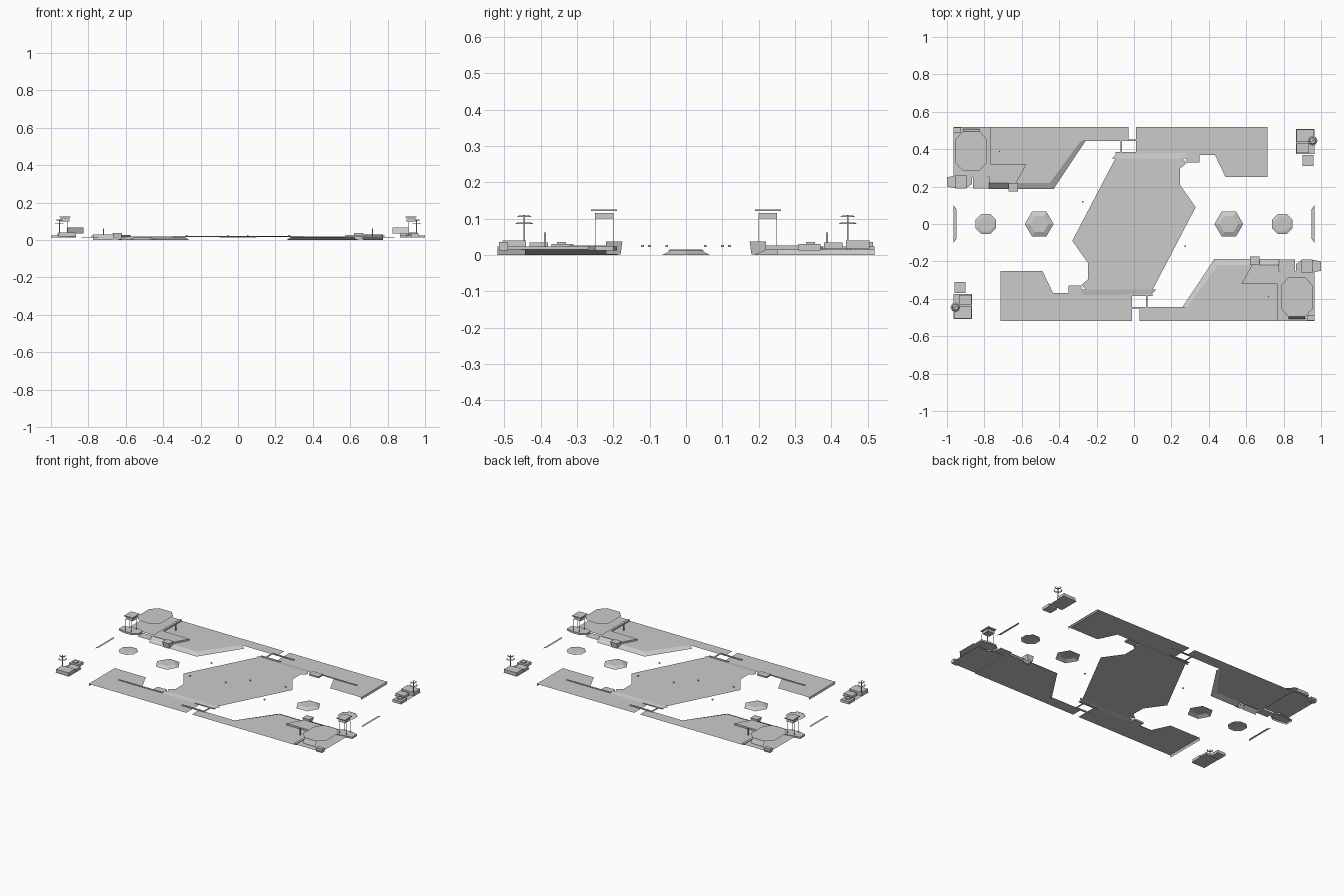
import bpy, bmesh, math
from mathutils import Matrix


def add(name, build):
    """Make a part and its half-turn twin."""
    for i, tag in enumerate(("west", "east")):
        bm = bmesh.new()
        build(bm)
        bm.transform(Matrix.Rotation(math.pi * i, 4, 'Z'))
        me = bpy.data.meshes.new(name)
        bm.to_mesh(me)
        bm.free()
        bpy.context.collection.objects.link(bpy.data.objects.new(f"{name}_{tag}", me))


def sheet(name, pts, z):
    add(name, lambda bm: bm.faces.new([bm.verts.new((x, y, z)) for x, y in pts]))


def strip(name, a, b, za, zb):
    """Sloped band between two matching outlines."""
    def build(bm):
        u = [bm.verts.new((x, y, za)) for x, y in a]
        v = [bm.verts.new((x, y, zb)) for x, y in b]
        for i in range(len(u) - 1):
            bm.faces.new((u[i], u[i + 1], v[i + 1], v[i]))
    add(name, build)


def rect(x0, x1, y0, y1):
    return [(x0, y0), (x1, y0), (x1, y1), (x0, y1)]


def box(name, x0, x1, y0, y1, z0, z1):
    def build(bm):
        m = Matrix.Translation(((x0 + x1) / 2, (y0 + y1) / 2, (z0 + z1) / 2))
        m = m @ Matrix.Diagonal((x1 - x0, y1 - y0, z1 - z0, 1))
        bmesh.ops.create_cube(bm, size=1, matrix=m)
    add(name, build)


def prism(name, pts, z0, z1):
    sheet(name + "_top", pts, z1)
    ring = pts + pts[:1]
    strip(name + "_side", ring, ring, z0, z1)


def ngon(cx, cy, r, n, start=0.0):
    return [(cx + r * math.cos(start + math.tau * i / n),
             cy + r * math.sin(start + math.tau * i / n)) for i in range(n)]


G = 0.015   # level of the side decks

# Central deck, half outline repeated by a half turn
half = [(-0.10, 0.35), (0.26, 0.35), (0.28, 0.325), (0.245, 0.295),
        (0.245, 0.21), (0.33, 0.09)]
full = half + [(-x, -y) for x, y in half]
me = bpy.data.meshes.new("central_deck")
me.from_pydata([(x, y, 0.022) for x, y in full], [], [list(range(len(full)))[::-1]])
bpy.context.collection.objects.link(bpy.data.objects.new("central_deck", me))
strip("central_ramp", [(-0.12, 0.35), (0.28, 0.35)], [(-0.09, 0.38), (0.28, 0.38)], 0.022, 0.016)
for y in (-0.10, 0.12):
    box("deck_marker", -0.279, -0.271, y - 0.004, y + 0.004, 0.022, 0.028)
box("deck_stud", -0.055, -0.047, -0.057, -0.049, 0.022, 0.028)

# Long deck with sloping inner bank
bank_top = [(-0.285, 0.443), (-0.45, 0.22), (-0.62, 0.22)]
bank_foot = [(-0.26, 0.443), (-0.43, 0.187), (-0.64, 0.187)]
sheet("long_deck", [(-0.774, 0.519), (-0.03, 0.519), (-0.03, 0.443)] + bank_top +
      [(-0.774, 0.22)], G)
strip("long_deck_bank", bank_top, bank_foot, G, 0.0)

# Hooked deck with end wall
sheet("hook_deck", [(0.01, 0.519), (0.70, 0.519), (0.70, 0.25), (0.49, 0.25),
                    (0.43, 0.375), (0.01, 0.375)], G)
sheet("hook_deck_lip", rect(0.70, 0.715, 0.25, 0.519), G)
strip("hook_deck_wall", [(0.71, 0.25), (0.71, 0.519)], [(0.715, 0.25), (0.715, 0.519)], G, 0.0)
box("hook_step", 0.28, 0.35, 0.33, 0.375, 0.012, 0.022)
box("hook_rail", 0.35, 0.60, 0.368, 0.376, G, 0.019)
box("gap_beam", -0.10, 0.04, 0.375, 0.385, 0.014, 0.02)
box("gap_rail", -0.07, 0.09, 0.443, 0.453, 0.014, 0.02)
box("gap_tie", -0.071, -0.063, 0.385, 0.443, 0.014, 0.018)

# Raised bunker on the long deck
prism("bunker", [(-0.774, 0.32), (-0.575, 0.32), (-0.63, 0.22), (-0.774, 0.22)], G, 0.026)
strip("bunker_front", [(-0.774, 0.22), (-0.665, 0.22)], [(-0.774, 0.187), (-0.665, 0.187)], 0.03, 0.0)
strip("bunker_buttress", rect(-0.66, -0.625, 0.18, 0.22) + [(-0.66, 0.18)],
      rect(-0.67, -0.62, 0.175, 0.22) + [(-0.67, 0.175)], 0.002, 0.037)
sheet("bunker_buttress_cap", rect(-0.67, -0.62, 0.175, 0.22), 0.037)
box("bunker_post", -0.723, -0.717, 0.385, 0.391, G, 0.062)

# Corner base, raised eight-sided platform and its outer face
sheet("corner_base", rect(-0.966, -0.782, 0.25, 0.519), 0.02)
sheet("corner_apron", rect(-0.86, -0.774, 0.19, 0.25), G)
sheet("corner_platform", [(-0.915, 0.495), (-0.825, 0.495), (-0.785, 0.45), (-0.785, 0.33),
                          (-0.825, 0.285), (-0.915, 0.285), (-0.957, 0.33), (-0.957, 0.45)], 0.068)
strip("platform_face", [(-0.915, 0.495), (-0.825, 0.495)],
      [(-0.915, 0.508), (-0.825, 0.508)], 0.068, 0.036)
box("corner_curb", -0.783, -0.768, 0.25, 0.519, G, 0.024)
box("corner_block", -0.966, -0.925, 0.49, 0.515, 0.012, 0.036)

# Watch tower: base, posts, roof
prism("tower_base", [(-1.0, 0.20), (-0.95, 0.19), (-0.90, 0.19), (-0.865, 0.215),
                     (-0.865, 0.25), (-0.90, 0.27), (-0.95, 0.26), (-1.0, 0.25)], 0.012, 0.024)
for x in (-0.955, -0.91):
    for y in (0.20, 0.25):
        box("tower_post", x - 0.001, x + 0.001, y - 0.001, y + 0.001, 0.024, 0.10)
box("tower_roof", -0.95, -0.90, 0.20, 0.25, 0.10, 0.116)
box("tower_eaves", -0.955, -0.895, 0.19, 0.262, 0.121, 0.126)

# Machine yard: blocks and antenna
sheet("yard_floor", rect(-0.965, -0.865, -0.508, -0.375), 0.018)
box("yard_block", -0.96, -0.87, -0.505, -0.44, 0.018, 0.04)
box("yard_shed", -0.935, -0.87, -0.43, -0.38, 0.018, 0.034)
box("yard_annex", -0.96, -0.90, -0.37, -0.31, 0.012, 0.03)
box("yard_tank", -0.945, -0.915, -0.355, -0.33, 0.03, 0.036)
box("antenna_mast", -0.957, -0.953, -0.447, -0.443, 0.04, 0.11)
for z, r in ((0.085, 0.026), (0.105, 0.02)):
    strip("antenna_ring", *[(lambda p: p + p[:1])(ngon(-0.955, -0.445, q, 8)) for q in (r, r - 0.006)],
          z, z + 0.004)

# Pads along the long axis and thin end strips
hex_lo, hex_hi = ngon(-0.507, 0, 0.077, 6), ngon(-0.507, 0, 0.05, 6)
sheet("hex_pad_top", hex_hi, 0.012)
strip("hex_pad_slope", hex_hi + hex_hi[:1], hex_lo + hex_lo[:1], 0.012, 0.0)
oct_lo, oct_hi = [ngon(-0.792, 0, r, 8, math.pi / 8) for r in (0.059, 0.044)]
sheet("oct_pad_top", oct_hi, 0.016)
strip("oct_pad_slope", oct_hi + oct_hi[:1], oct_lo + oct_lo[:1], 0.016, 0.012)
sheet("end_strip", [(-0.964, -0.10), (-0.95, -0.08), (-0.95, 0.08), (-0.964, 0.10)], 0.02)
